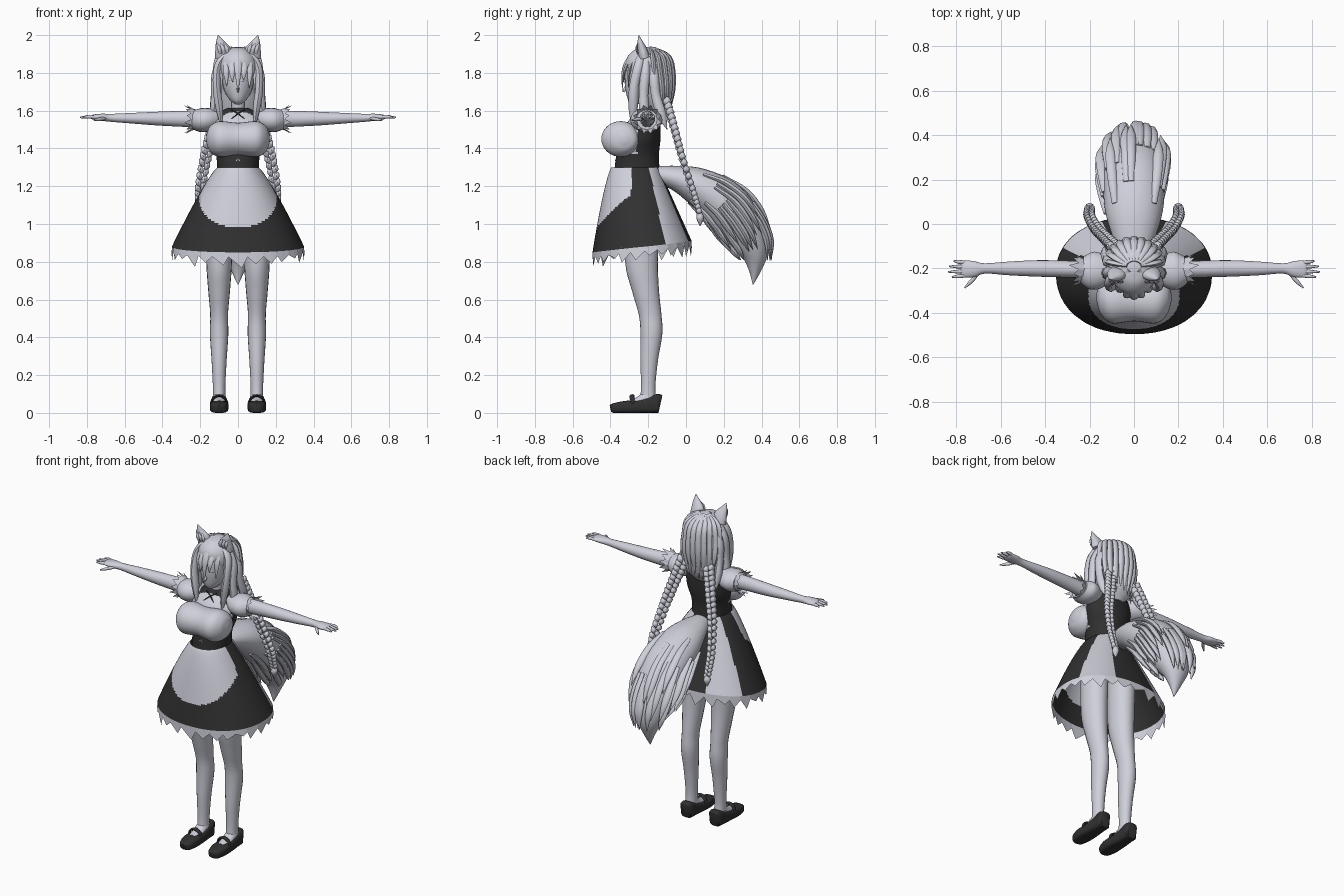
import bpy, bmesh, math, random
from mathutils import Vector

random.seed(4)
cube = bpy.data.objects.get("Cube")
if cube:
    bpy.data.objects.remove(cube, do_unlink=True)


def material(name, rgb):
    mat = bpy.data.materials.new(name)
    mat.use_nodes = True
    mat.diffuse_color = (*rgb, 1)
    mat.node_tree.nodes["Principled BSDF"].inputs["Base Color"].default_value = (*rgb, 1)
    return mat


PALE = material("pale grey", (.62, .63, .7))
DARK = material("charcoal cloth", (.03, .03, .03))
X, Y, Z = Vector((1, 0, 0)), Vector((0, 1, 0)), Vector((0, 0, 1))


def finish(bm, name, mats, mirror=False, rule=None, angle=50):
    """Turn a bmesh into a smooth object, with an optional colour rule and mirror."""
    bmesh.ops.recalc_face_normals(bm, faces=bm.faces)
    mesh = bpy.data.meshes.new(name)
    for face in bm.faces:
        if rule:
            face.material_index = int(rule(face.calc_center_median()))
    bm.to_mesh(mesh)
    bm.free()
    for mat in mats:
        mesh.materials.append(mat)
    obj = bpy.data.objects.new(name, mesh)
    bpy.context.collection.objects.link(obj)
    bpy.ops.object.select_all(action="DESELECT")
    obj.select_set(True)
    bpy.context.view_layer.objects.active = obj
    bpy.ops.object.shade_smooth_by_angle(angle=math.radians(angle))
    if mirror:
        obj.modifiers.new("mirror", "MIRROR").use_mirror_merge = False
    return obj


def spline(rows, steps):
    """Catmull-Rom through rows of equal length."""
    rows = [Vector(r) for r in rows]
    ends = [rows[0] * 2 - rows[1]] + rows + [rows[-1] * 2 - rows[-2]]
    out = []
    for a, b, c, d in zip(ends, ends[1:], ends[2:], ends[3:]):
        for i in range(steps):
            t = i / steps
            out.append(b + (c - a) * t / 2 + (a * 2 - b * 5 + c * 4 - d) * t * t / 2
                       + (b * 3 - a - c * 3 + d) * t ** 3 / 2)
    return out + [rows[-1]]


def add_loft(bm, rows, ref=X, flat=None, sides=20, steps=4, square=2):
    """Loft rings of (x, y, z, radius along ref, other radius)."""
    path = spline(rows, steps)
    rings = []
    for i, row in enumerate(path):
        ahead, behind = path[min(i + 1, len(path) - 1)], path[max(i - 1, 0)]
        axis = flat or (Vector(ahead[:3]) - Vector(behind[:3])).normalized()
        u = (ref - axis * ref.dot(axis)).normalized()
        v = axis.cross(u)
        ring = []
        for k in range(sides):
            a = math.tau * k / sides
            c, s = math.cos(a), math.sin(a)
            c, s = (math.copysign(abs(w) ** (2 / square), w) for w in (c, s))
            ring.append(bm.verts.new(Vector(row[:3]) + u * c * max(row[3], .001) + v * s * max(row[4], .001)))
        rings.append(ring)
    for r, q in zip(rings, rings[1:]):
        for k in range(sides):
            bm.faces.new((r[k], r[k - 1], q[k - 1], q[k]))
    bm.faces.new(rings[0])
    bm.faces.new(rings[-1])


def loft(name, rows, mats=(PALE,), mirror=False, rule=None, **options):
    bm = bmesh.new()
    add_loft(bm, rows, **options)
    return finish(bm, name, mats, mirror, rule)


def upright(name, rows, x=0, **options):
    """Loft of level rings given as (y, z, half width, half depth)."""
    return loft(name, [(x, *row) for row in rows], flat=Z, **options)


def locks(name, paths, width, thick, ref=X, mats=(PALE,), mirror=False, tip=.05):
    """Tapered strands through a list of point paths."""
    bm = bmesh.new()
    for path in paths:
        taper = [.7] + [1] * (len(path) - 2) + [tip]
        add_loft(bm, [(*p, width * t, thick * t) for p, t in zip(path, taper)], ref, sides=8, steps=4)
    return finish(bm, name, mats, mirror)


# Legs and shoes
upright("leg", [(-.23, 1.1, .075, .09), (-.235, .8, .068, .087), (-.215, .65, .058, .072), (-.19, .52, .047, .06),
                (-.183, .42, .049, .058), (-.195, .28, .04, .047), (-.2, .14, .033, .038), (-.2, .05, .034, .045)],
        x=.1, mirror=True)
loft("shoe", [(.1, -.4, .022, .015, .018), (.1, -.385, .025, .036, .025), (.1, -.33, .031, .049, .031),
              (.1, -.26, .033, .047, .033), (.1, -.19, .043, .042, .043), (.1, -.15, .05, .04, .05),
              (.1, -.135, .048, .03, .045)], mats=(DARK,), mirror=True, square=3.5)
loft("instep", [(.1, -.315, .055, .02, .01), (.1, -.26, .062, .034, .02), (.1, -.2, .08, .034, .04)], mirror=True)
locks("shoe_strap", [[(.055, -.28, .05), (.07, -.285, .078), (.1, -.285, .092), (.13, -.285, .078), (.145, -.28, .05)]],
      .013, .007, ref=Y, mats=(DARK,), mirror=True, tip=.7)

# Skirt with apron front and pale back strips
SEG, ROWS = 144, 44


def hem(a):
    return .88 + .03 * math.sin(a)


def skirt_point(a, t, drop=0):
    c, s = math.cos(a), math.sin(a)
    depth = .135 + .14 * t ** .8 if s < 0 else .115 + .135 * t
    return Vector(((.11 + .24 * t ** .85) * math.copysign(abs(c) ** .92, c),
                   -.26 + .04 * t + depth * math.copysign(abs(s) ** .92, s),
                   1.3 - t * (1.3 - hem(a)) - drop))


def skirt_is_dark(p):
    a = math.degrees(math.atan2(p.y + .24, abs(p.x)))
    if a > 0:
        return not 22 < a < 60
    if p.z > 1.13:
        return abs(p.x) > .205 or p.y > -.29
    return (p.x / .205) ** 2 + ((p.z - 1.13) / .15) ** 2 > 1


bm = bmesh.new()
grid = [[bm.verts.new(skirt_point(math.tau * k / SEG, j / ROWS)) for k in range(SEG)] for j in range(ROWS + 1)]
for r, q in zip(grid, grid[1:]):
    for k in range(SEG):
        bm.faces.new((r[k], r[k - 1], q[k - 1], q[k]))
finish(bm, "skirt", (PALE, DARK), rule=skirt_is_dark)

# Pointed hem frill
bm = bmesh.new()
points = 26
for k in range(points):
    a0, a1 = math.tau * k / points, math.tau * (k + 1) / points
    mid = (a0 + a1) / 2 + random.uniform(-.06, .06)
    fall = random.uniform(.04, .085)
    for a, b, da, db in ((a0, mid, .02, fall), (mid, a1, fall, .02)):
        bm.faces.new([bm.verts.new(p) for p in (skirt_point(a, .985), skirt_point(b, .985),
                                               skirt_point(b, 1.01, db), skirt_point(a, 1.01, da))])
finish(bm, "hem_frill", (PALE,))

# Bodice, bust and neck
upright("bodice", [(-.26, 1.28, .11, .12), (-.255, 1.37, .116, .112), (-.235, 1.45, .14, .1),
                   (-.225, 1.53, .142, .09), (-.205, 1.59, .1, .06), (-.205, 1.615, .05, .04)],
        mats=(PALE, DARK), rule=lambda p: p.z < 1.37 or p.y > -.26, sides=48, steps=8)
loft("bust", [(-.168, -.33, 1.45, .02, .02), (-.15, -.335, 1.45, .07, .065), (-.1, -.345, 1.45, .102, .094),
              (0, -.345, 1.45, .093, .086), (.1, -.345, 1.45, .102, .094), (.15, -.335, 1.45, .07, .065),
              (.168, -.33, 1.45, .02, .02)], ref=Y, flat=X, sides=32, steps=6)
upright("neck", [(-.205, 1.56, .05, .045), (-.21, 1.61, .036, .036), (-.22, 1.68, .036, .036)])
locks("neck_lacing", [[(-.035, -.262, 1.605), (0, -.275, 1.585), (.035, -.292, 1.555)],
                      [(.035, -.262, 1.605), (0, -.275, 1.585), (-.035, -.292, 1.555)]], .004, .004, mats=(DARK,), tip=.7)
locks("waist_bow", [[(0, -.37, 1.345), (.008, -.371, 1.335), (.018, -.37, 1.325)]], .004, .004, mirror=True)

# Puffed sleeves with pointed cuffs
loft("sleeve", [(.09, -.21, 1.565, .04, .035), (.14, -.21, 1.555, .075, .058), (.19, -.21, 1.55, .085, .064),
                (.235, -.205, 1.552, .06, .052)], ref=Y, mirror=True)
bm = bmesh.new()


def cuff_point(k, x, r):
    a = math.tau * k / 24
    return bm.verts.new((x, -.205 + r * math.cos(a), 1.555 + r * math.sin(a)))


for k in range(0, 24, 2):
    reach = random.uniform(.265, .295)
    bm.faces.new([cuff_point(k, .22, .05), cuff_point(k, .25, .06), cuff_point(k + 1, reach, .078),
                  cuff_point(k + 2, .25, .06), cuff_point(k + 2, .22, .05)])
finish(bm, "sleeve_cuff", (PALE,), mirror=True)

# Arms and hands
loft("arm", [(.19, -.205, 1.555, .04, .045), (.3, -.203, 1.557, .038, .042), (.43, -.2, 1.558, .037, .036),
             (.56, -.2, 1.56, .031, .028), (.67, -.2, 1.562, .023, .021), (.72, -.203, 1.565, .036, .019),
             (.765, -.203, 1.566, .038, .014), (.78, -.203, 1.566, .03, .008)], ref=Y, mirror=True)
fingers = [[(.75, -.203 + d, 1.566), (.785, -.203 + d * 1.1, 1.568), (end, -.203 + d * 1.25, 1.564)]
           for d, end in ((-.029, .82), (-.01, .836), (.01, .832), (.029, .812))]
fingers.append([(.695, -.215, 1.56), (.73, -.255, 1.555), (.762, -.287, 1.55)])
locks("fingers", fingers, .01, .009, ref=Z, mirror=True, tip=.4)

# Head and face
upright("head", [(-.272, 1.633, .012, .014), (-.25, 1.655, .042, .056), (-.232, 1.7, .07, .086),
                 (-.22, 1.76, .085, .105), (-.21, 1.83, .09, .11), (-.2, 1.9, .06, .08)], sides=28)
locks("nose", [[(0, -.305, 1.74), (0, -.322, 1.715), (0, -.33, 1.698)]], .007, .009, tip=.4)
locks("eyelash", [[(.02, -.32, 1.752), (.04, -.309, 1.76), (.062, -.291, 1.752)]], .003, .003, ref=Y,
      mats=(DARK,), mirror=True)

# Hair mass, back strands, fringe and side locks
upright("hair", [(-.2, 1.935, .015, .02), (-.2, 1.92, .06, .075), (-.197, 1.87, .102, .12), (-.187, 1.8, .116, .122),
                 (-.155, 1.72, .118, .088), (-.145, 1.65, .112, .068), (-.14, 1.58, .085, .045),
                 (-.14, 1.53, .03, .015)], sides=36)
back = []
for k in range(11):
    a = math.pi * (k + .5) / 11
    c, s = math.cos(a), math.sin(a)
    back.append([(.03 * c, -.19 + .02 * s, 1.93), (.1 * c, -.19 + .1 * s, 1.885), (.117 * c, -.185 + .118 * s, 1.8),
                 (.118 * c, -.165 + .095 * s, 1.7), (.09 * c, -.15 + .06 * s, random.uniform(1.54, 1.6))])
locks("back_strands", back, .018, .012)
fringe = []
for k, end in enumerate((1.68, 1.73, 1.75, 1.7, 1.76, 1.72, 1.69)):
    d = (k - 3) / 3
    fringe.append([(.02 * d, -.21, 1.93), (.06 * d, -.285 + .04 * abs(d), 1.895),
                   (.092 * d, -.33 + .07 * d * d, 1.82), (.09 * d, -.338 + .075 * d * d, end)])
locks("fringe", fringe, .019, .009)
locks("side_locks", [[(.05, -.23, 1.915), (.105, -.25, 1.84), (.113, -.275, 1.73), (.1, -.28, 1.62), (.085, -.285, 1.5)],
                     [(.07, -.21, 1.9), (.118, -.215, 1.8), (.123, -.225, 1.68), (.125, -.22, 1.58), (.105, -.215, 1.53)],
                     [(.07, -.18, 1.9), (.118, -.17, 1.78), (.124, -.16, 1.68), (.13, -.13, 1.58), (.13, -.1, 1.5)]],
      .025, .02, ref=Y, mirror=True)

# Animal ears
loft("ear", [(.075, -.22, 1.88, .045, .03), (.08, -.23, 1.92, .043, .026), (.095, -.242, 1.96, .024, .016),
             (.106, -.25, 2, .001, .001)], mirror=True, sides=12)
locks("ear_fur", [[(x, -.255, 1.9), (x + .005, -.262, 1.93), (x + .02, -.255, 1.96)] for x in (.055, .075, .095)],
      .01, .006, mirror=True)

# Twin braids: alternating plump lobes along a path
bm = bmesh.new()
braid = spline([(.09, -.1, 1.64), (.13, -.06, 1.5), (.17, -.02, 1.35), (.2, .035, 1.18), (.2, .07, 1.06)], 5)
for i, p in enumerate(braid):
    size = 1 - .35 * i / len(braid)
    for side in (-1, 1):
        c = p + Vector((side * .017 * size, 0, side * .008))
        add_loft(bm, [(*(c + Vector((side * .012, .004, .026)) * size), .005, .005),
                      (*c, .02 * size, .024 * size),
                      (*(c - Vector((side * .014, 0, .026)) * size), .005, .005)], sides=8, steps=3)
add_loft(bm, [(.2, .072, 1.06, .012, .012), (.2, .075, 1.03, .022, .02), (.2, .075, .99, .002, .002)], sides=8)
finish(bm, "braid", (PALE,), mirror=True)

# Bushy tail with loose tufts
tail = [(0, -.17, 1.265, .05, .04), (0, -.06, 1.245, .095, .065), (0, .06, 1.2, .13, .1), (0, .2, 1.11, .14, .125),
        (0, .3, .98, .13, .115), (0, .36, .86, .09, .08), (0, .365, .76, .04, .035), (0, .355, .68, .002, .002)]
loft("tail", tail, sides=28)
curve = spline(tail, 6)
tufts = []
for k in range(34):
    a = math.tau * k / 34 + random.uniform(-.1, .1)
    start = random.choice((12, 15, 18, 21))
    path = []
    for j in range(4):
        row, ahead = curve[start + j * 4], curve[start + j * 4 + 1]
        t = (Vector(ahead[:3]) - Vector(row[:3])).normalized()
        u = X * math.cos(a) * (row[3] + .012 * j) + t.cross(X) * math.sin(a) * (row[4] + .01 * j)
        path.append(Vector(row[:3]) + u * .97)
    tufts.append(path)
locks("tail_tufts", tufts, .022, .014)
